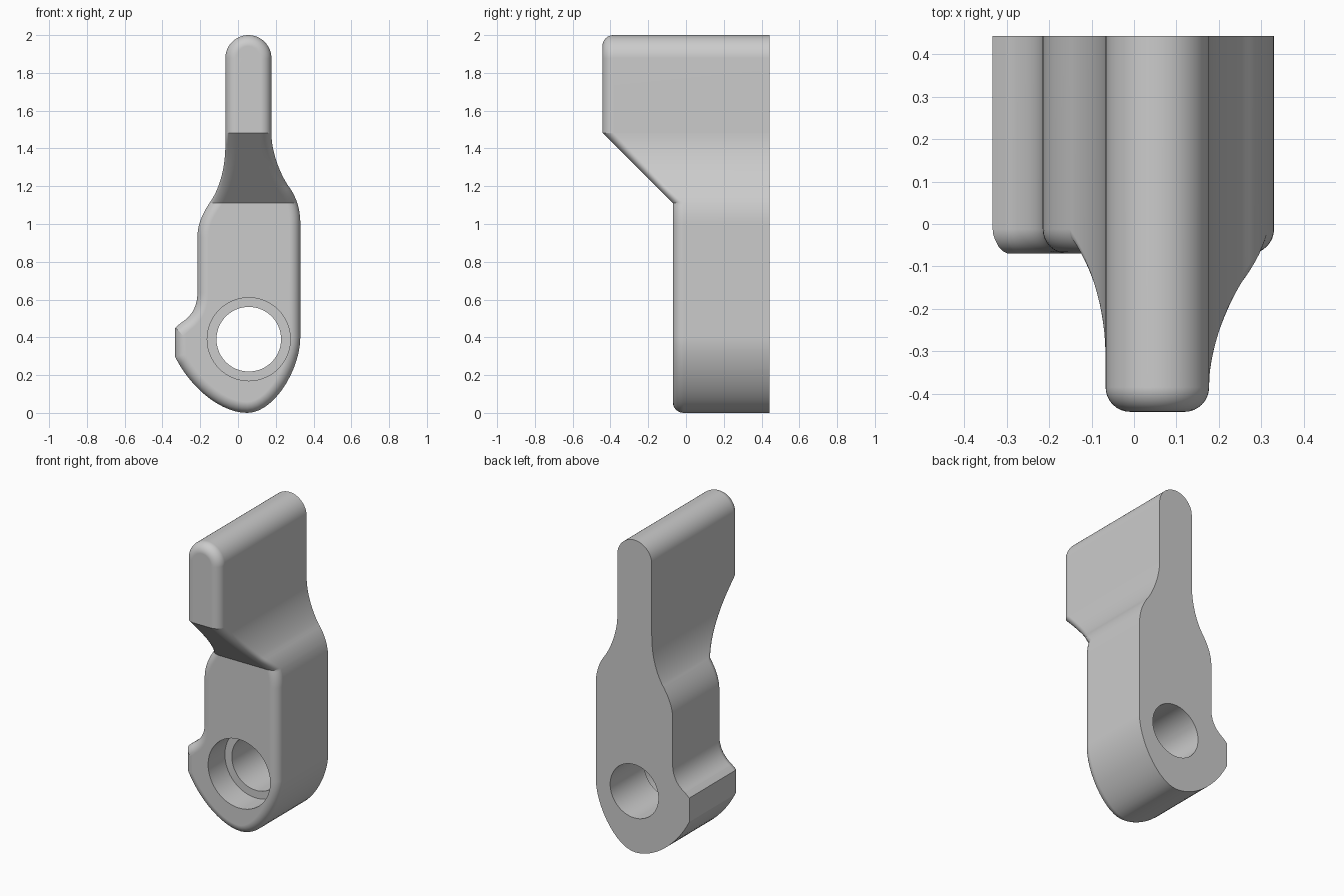
import bpy
import bmesh
import math
from mathutils import Vector
from mathutils.geometry import interpolate_bezier

if "Cube" in bpy.data.objects:
    bpy.data.objects.remove(bpy.data.objects["Cube"], do_unlink=True)

BACK, FRONT, ROUND = 0.4425, -0.07, 0.058
SLOPE_LOW, SLOPE_HIGH = 1.11, 1.4825
HOLE_X, HOLE_Z = 0.057, 0.39

# Flat grey material
grey = bpy.data.materials.new("light grey")
grey.use_nodes = True
color = (0.6, 0.6, 0.6, 1)
grey.diffuse_color = color
grey.node_tree.nodes["Principled BSDF"].inputs["Base Color"].default_value = color

# Outline in x, z: each entry is a curve (start, handle, handle, end), clockwise
CURVES = [
    ((-.067, 1.878), (-.067, 1.945), (-.012, 2), (.055, 2)),
    ((.055, 2), (.122, 2), (.177, 1.945), (.177, 1.878)),
    ((.177, 1.48), (.177, 1.38), (.222, 1.27), (.262, 1.208)),
    ((.262, 1.208), (.31, 1.145), (.33, 1.08), (.33, 1)),
    ((.33, .4), (.33, .23), (.19, 0), (.05, 0)),
    ((.05, 0), (-.09, 0), (-.25, .13), (-.333, .297)),
    ((-.333, .45), (-.322, .46), (-.311, .469), (-.3, .478)),
    ((-.3, .478), (-.24, .515), (-.215, .57), (-.215, .635)),
    ((-.215, .93), (-.215, 1.02), (-.165, 1.09), (-.138, 1.13)),
    ((-.138, 1.13), (-.09, 1.21), (-.067, 1.31), (-.067, 1.42)),
]


def make_outline():
    pts = []
    for curve in CURVES:
        for p in interpolate_bezier(*[Vector(c) for c in curve], 14):
            if not pts or (p - pts[-1]).length > 1e-4:
                pts.append(p.to_2d())
    return pts


def inset(pts, dist):
    """Move a clockwise outline inwards with mitred corners."""
    out = []
    for i, p in enumerate(pts):
        a = (p - pts[i - 1]).normalized()
        b = (pts[(i + 1) % len(pts)] - p).normalized()
        na, nb = Vector((a.y, -a.x)), Vector((b.y, -b.x))
        out.append(p + (na + nb) * dist / (1 + na.dot(nb)))
    return out


# Lever body: back outline, wall, then rings that round over the front edge
bm = bmesh.new()
outline = make_outline()
STEPS = 8
layers = [(outline, BACK)]
for k in range(STEPS + 1):
    a = math.pi / 2 * k / STEPS
    layers.append((inset(outline, ROUND * (1 - math.cos(a))),
                   FRONT + ROUND * (1 - math.sin(a))))
rings = [[bm.verts.new((p.x, y, p.y)) for p in pts] for pts, y in layers]
count = len(outline)
for r0, r1 in zip(rings, rings[1:]):
    for i in range(count):
        j = (i + 1) % count
        bm.faces.new((r0[i], r0[j], r1[j], r1[i]))
bm.faces.new(rings[0])
bm.faces.new(rings[-1])

# Fold the front forward along a slope up to the thick upper blade
for z in (SLOPE_LOW, SLOPE_HIGH):
    bmesh.ops.bisect_plane(bm, geom=bm.verts[:] + bm.edges[:] + bm.faces[:],
                           dist=1e-4, plane_co=(0, 0, z), plane_no=(0, 0, 1))
for v in bm.verts:
    if v.co.y < 0.2:
        v.co.y -= min(max(v.co.z - SLOPE_LOW, 0), SLOPE_HIGH - SLOPE_LOW)
bmesh.ops.recalc_face_normals(bm, faces=bm.faces[:])
mesh = bpy.data.meshes.new("lever_body")
bm.to_mesh(mesh)
bm.free()
body = bpy.data.objects.new("lever_body", mesh)
bpy.context.collection.objects.link(body)
mesh.materials.append(grey)


def drill(radius, y0, y1):
    """Cut a round hole along y through the body."""
    bpy.ops.mesh.primitive_cylinder_add(
        vertices=72, radius=radius, depth=y1 - y0,
        location=(HOLE_X, (y0 + y1) / 2, HOLE_Z), rotation=(math.pi / 2, 0, 0))
    cutter = bpy.context.object
    cutter.name = "hole_cutter"
    cutter.hide_render = True
    cutter.data.materials.append(grey)
    mod = body.modifiers.new("hole", 'BOOLEAN')
    mod.operation = 'DIFFERENCE'
    mod.solver = 'EXACT'
    mod.object = cutter
    bpy.context.view_layer.objects.active = body
    bpy.ops.object.modifier_apply(modifier=mod.name)
    bpy.data.objects.remove(cutter, do_unlink=True)


# Through hole and wider counterbore at the front
drill(0.171, -0.6, 0.6)
drill(0.22, -0.6, FRONT + 0.17)

# Smooth curves, crisp edges
bpy.ops.object.select_all(action='DESELECT')
body.select_set(True)
bpy.context.view_layer.objects.active = body
bpy.ops.object.shade_smooth_by_angle(angle=math.radians(28))
weighted = body.modifiers.new("weighted_normals", 'WEIGHTED_NORMAL')
weighted.keep_sharp = True
